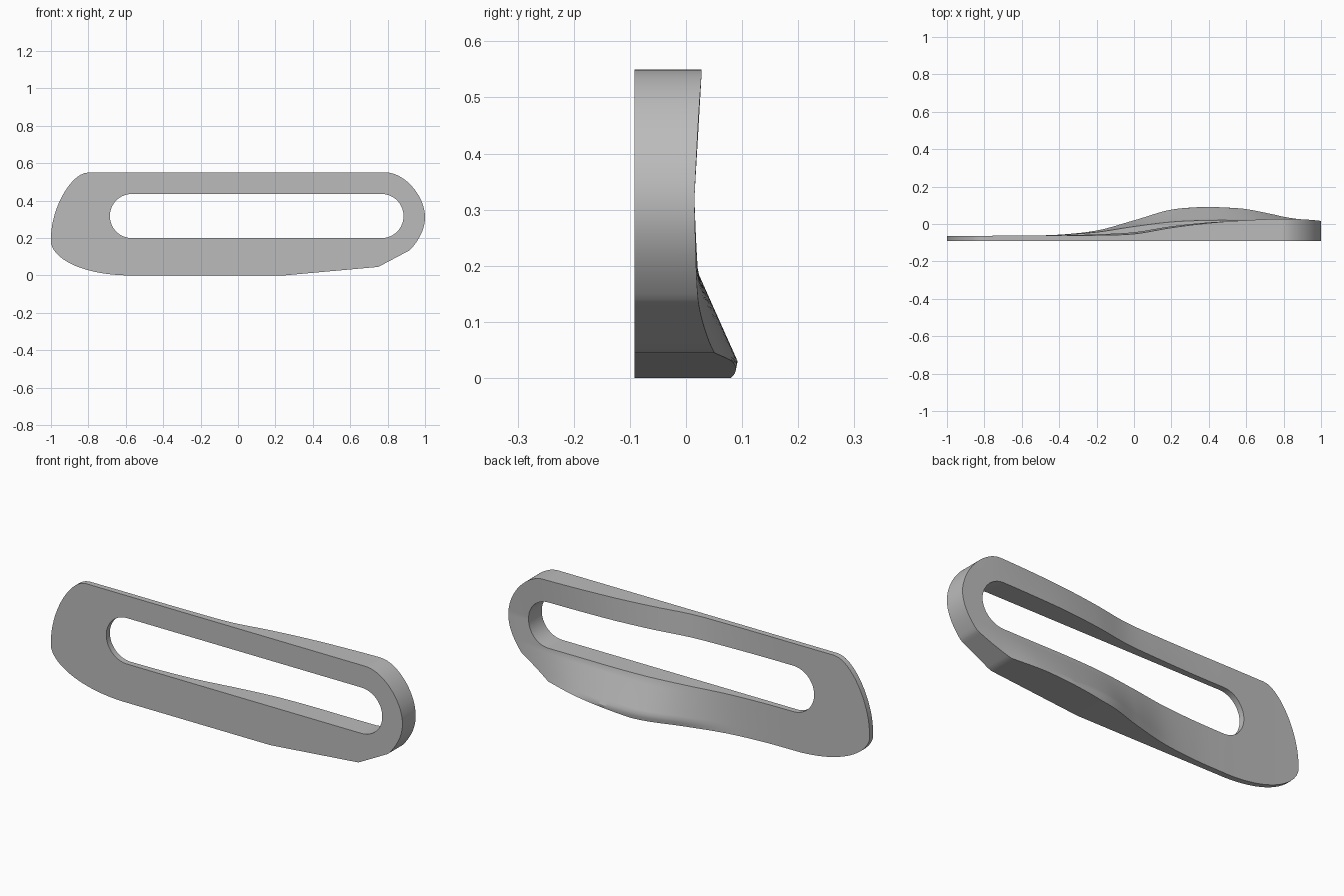
import bpy, bmesh, math
from mathutils import Vector
from mathutils.geometry import interpolate_bezier, intersect_line_line_2d

cube = bpy.data.objects.get("Cube")
if cube:
    bpy.data.objects.remove(cube, do_unlink=True)

FRONT = -0.092
SLOT_L, SLOT_R, SLOT_Z, SLOT_RAD = -0.567, 0.767, 0.317, 0.118
STRAIGHT, ARC, RINGS = 70, 56, 12

# Back surface: depth at evenly spaced x stations, one row per height
THIN = [-0.063, -0.063, -0.062]
low = THIN + [-0.057, -0.035, 0.02, 0.078, 0.092, 0.08, 0.045, 0.02]
rows = [
    (0.0, [y - 0.006 if y > 0 else y for y in low]),
    (0.03, low),
    (0.19, THIN + [-0.058, -0.043, -0.012, 0.012, 0.02, 0.02, 0.021, 0.018]),
    (0.32, THIN + [-0.06, -0.05, -0.035, -0.005, 0.012, 0.015, 0.015, 0.015]),
    (0.55, THIN + [-0.062, -0.06, -0.053, -0.02, 0.005, 0.02, 0.028, 0.026]),
]


def along(values, x):
    """Smooth interpolation through the stations from x = -1 to x = 1."""
    n = len(values) - 1
    f = min(max((x + 1) / 2 * n, 0), n)
    i = min(int(f), n - 1)
    t = f - i
    a, b, c, d = (values[min(max(i + k, 0), n)] for k in (-1, 0, 1, 2))
    return b + t / 2 * (c - a + t * (2*a - 5*b + 4*c - d + t * (3*(b - c) + d - a)))


def back_depth(x, z):
    for (z0, r0), (z1, r1) in zip(rows, rows[1:]):
        if z <= z1 or z1 == rows[-1][0]:
            t = min(max((z - z0) / (z1 - z0), 0), 1)
            return along(r0, x) * (1 - t) + along(r1, x) * t


def arc(*pts):
    """Bezier arc: start, two handles, end."""
    a, h1, h2, b = (Vector((p[0], p[1], 0)) for p in pts)
    return [p.xy for p in interpolate_bezier(a, h1, h2, b, 20)]


# Outer outline, clockwise from the top right
outline = (
    arc((0.8, 0.55), (0.9, 0.54), (1, 0.42), (1, 0.31))
    + arc((1, 0.31), (1, 0.24), (0.96, 0.18), (0.92, 0.135))[1:]
    + [Vector((0.75, 0.045)), Vector((0.25, 0))]
    + arc((-0.6, 0), (-0.82, 0.005), (-0.98, 0.08), (-1, 0.17))
    + arc((-1, 0.2), (-1, 0.36), (-0.89, 0.55), (-0.8, 0.55))
)


def hit_outline(p, direction):
    far = p + direction * 4
    for a, b in zip(outline, outline[1:] + outline[:1]):
        h = intersect_line_line_2d(p, far, a, b)
        if h:
            return h
    return p + direction * 0.1


# Slot samples: a centre on the slot axis and an outward direction
samples = []
for side, cx, nx in ((1, SLOT_R, SLOT_L), (-1, SLOT_L, SLOT_R)):
    for i in range(ARC):
        a = math.pi / 2 - math.pi * i / ARC
        samples.append((cx, Vector((side * math.cos(a), side * math.sin(a)))))
    for i in range(STRAIGHT):
        samples.append((cx + (nx - cx) * i / STRAIGHT, Vector((0, -side))))

# Plate: closed strips running front, outer wall, back, slot wall
bm = bmesh.new()
loops = []
for cx, direction in samples:
    inner = Vector((cx, SLOT_Z)) + direction * SLOT_RAD
    outer = hit_outline(inner, direction)
    pts = [inner.lerp(outer, k / RINGS) for k in range(RINGS + 1)]
    loop = [bm.verts.new((p.x, FRONT, p.y)) for p in (inner, outer)]
    loop += [bm.verts.new((p.x, back_depth(p.x, p.y), p.y)) for p in reversed(pts)]
    loops.append(loop)
for l0, l1 in zip(loops, loops[1:] + loops[:1]):
    for k in range(len(l0)):
        j = (k + 1) % len(l0)
        bm.faces.new((l0[k], l0[j], l1[j], l1[k]))
bmesh.ops.recalc_face_normals(bm, faces=bm.faces)

mesh = bpy.data.meshes.new("slotted_plate")
bm.to_mesh(mesh)
bm.free()
plate = bpy.data.objects.new("slotted_plate", mesh)
bpy.context.collection.objects.link(plate)

# Plain grey finish
grey = bpy.data.materials.new("plain_grey")
grey.use_nodes = True
colour = (0.5, 0.5, 0.5, 1)
grey.diffuse_color = colour
grey.node_tree.nodes["Principled BSDF"].inputs["Base Color"].default_value = colour
mesh.materials.append(grey)

bpy.ops.object.select_all(action='DESELECT')
plate.select_set(True)
bpy.context.view_layer.objects.active = plate
bpy.ops.object.shade_smooth_by_angle(angle=math.radians(30))
